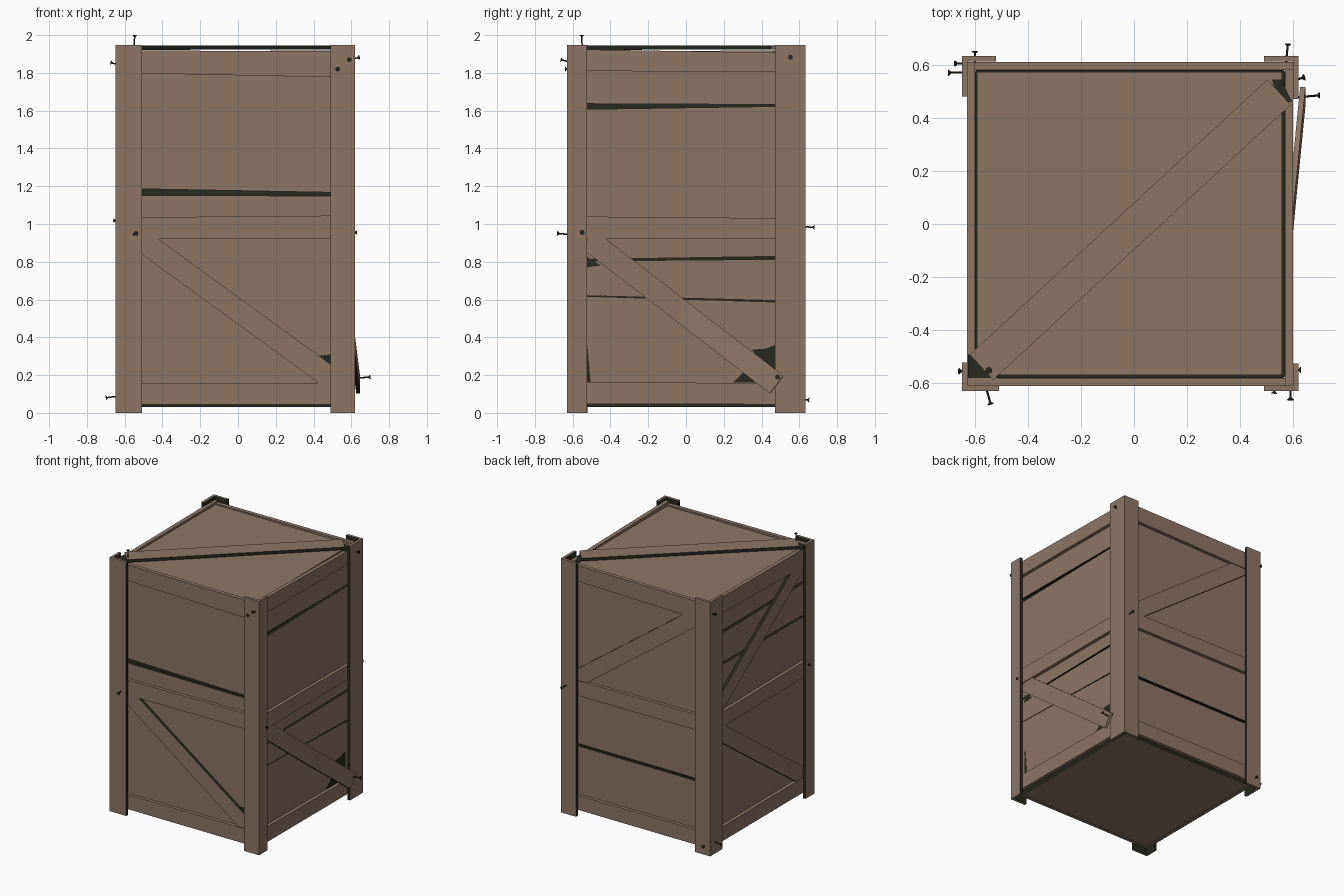
import bpy, bmesh, math
from mathutils import Vector, Matrix

if "Cube" in bpy.data.objects:
    bpy.data.objects.remove(bpy.data.objects["Cube"])


def material(name, rgb):
    m = bpy.data.materials.new(name)
    m.diffuse_color = (*rgb, 1)
    m.use_nodes = True
    m.node_tree.nodes["Principled BSDF"].inputs["Base Color"].default_value = m.diffuse_color
    return m


WOOD = material("weathered wood", (0.265, 0.182, 0.134))
DARK = material("dark gap", (0.022, 0.023, 0.014))

CX, HX, HY = -0.015, 0.615, 0.61     # frame centre and half sizes


def finish(bm, name, mat, mat2=None):
    bmesh.ops.recalc_face_normals(bm, faces=bm.faces[:])
    me = bpy.data.meshes.new(name)
    bm.to_mesh(me)
    bm.free()
    me.materials.append(mat)
    if mat2:
        me.materials.append(mat2)
    ob = bpy.data.objects.new(name, me)
    bpy.context.collection.objects.link(ob)
    return ob


def prism(name, poly, w0, w1, place, mat=WOOD, dark_sides=()):
    """Extrude a 2D outline between two depths; place maps (u, v, w) to the world."""
    bm = bmesh.new()
    a = [bm.verts.new(place(u, v, w0)) for u, v in poly]
    b = [bm.verts.new(place(u, v, w1)) for u, v in poly]
    bm.faces.new(a)
    bm.faces.new(b)
    n = len(poly)
    for i in range(n):
        j = (i + 1) % n
        f = bm.faces.new((a[i], a[j], b[j], b[i]))
        f.material_index = 1 if i in dark_sides else 0
    return finish(bm, name, mat, DARK if dark_sides else None)


def beam(name, p0, p1, width, thick, normal, dark_sides=(0, 2)):
    """Plank centred on the line p0-p1, lying flat against a normal."""
    p0, p1 = Vector(p0), Vector(p1)
    d = (p1 - p0).normalized()
    side = d.cross(Vector(normal)).normalized()
    up = side.cross(d)
    L = (p1 - p0).length
    return prism(name, [(0, -width / 2), (L, -width / 2), (L, width / 2), (0, width / 2)],
                 -thick / 2, thick / 2, lambda u, v, w: p0 + d * u + side * v + up * w, WOOD, dark_sides)


def flat(u, v, w):
    return Vector((u, v, w))


# Side mappings: u runs right along the face, v is height, w is outward from the frame
SIDES = {
    "front": lambda u, v, w: Vector((CX + u, -HY - w, v)),
    "right": lambda u, v, w: Vector((CX + HX + w, u, v)),
    "back": lambda u, v, w: Vector((CX - u, HY + w, v)),
    "left": lambda u, v, w: Vector((CX - HX - w, -u, v)),
}
# Gaps between panel boards: (height at left, height at right, gap at left, gap at right)
GAPS = {
    "front": [(1.17, 1.157, 0.035, 0.018)],
    "right": [(0.62, 0.588, 0.003, 0.008), (0.808, 0.822, 0.008, 0.016), (1.622, 1.628, 0.03, 0.008)],
    "back": [(0.53, 0.53, 0.02, 0.02)],
    "left": [(1.39, 1.38, 0.015, 0.015), (1.63, 1.64, 0.02, 0.015)],
}
# Rails: bottom left, bottom right, top left, top right
RAILS = {
    "front": [(0.045, 0.045, 0.155, 0.16), (0.92, 0.925, 1.035, 1.045), (1.80, 1.775, 1.92, 1.912)],
    "right": [(0.048, 0.045, 0.165, 0.155), (0.92, 0.92, 1.04, 1.03), (1.81, 1.805, 1.925, 1.905)],
}
RAILS["back"] = RAILS["left"] = RAILS["front"]
# Diagonal braces: (u0, v0, w0, u1, v1, w1)
BRACES = {
    "front": [(-0.54, 0.945, -0.015, 0.56, 0.145, -0.015)],
    "right": [(-0.52, 0.92, -0.016, 0.0, 0.52, -0.012), (-0.01, 0.527, -0.012, 0.48, 0.15, 0.036)],
    "back": [(-0.54, 1.03, -0.015, 0.54, 1.82, -0.015)],
    "left": [(-0.54, 1.05, -0.015, 0.54, 1.82, -0.015), (-0.54, 0.93, -0.015, 0.54, 0.16, -0.015)],
}

for side, place in SIDES.items():
    full = HX if side in ("front", "back") else HY
    half = full - 0.035
    # panel boards, dark along their edges
    l0 = r0 = 0.06
    for i, (l, r, gl, gr) in enumerate(GAPS[side] + [(1.85, 1.85, 0, 0)]):
        prism(f"{side}_panel_board_{i}", [(-half, l0), (half, r0), (half, r - gr / 2), (-half, l - gl / 2)],
              -0.05, -0.025, place, WOOD, (0, 2))
        l0, r0 = l + gl / 2, r + gr / 2
    # rails
    for i, (bl, br, tl, tr) in enumerate(RAILS[side]):
        prism(f"{side}_rail_{i}", [(-full, bl), (full, br), (full, tr), (-full, tl)], -0.03, 0, place)
    # diagonal braces; the loose right one is dark only underneath
    normal = place(0, 0, 1) - place(0, 0, 0)
    for i, b in enumerate(BRACES[side]):
        beam(f"{side}_brace_{i}", place(*b[:3]), place(*b[3:]), 0.118, 0.02, normal,
             (2,) if side == "right" else (0, 2))

# dark holes in broken board corners
prism("right_hole_upper", [(0.35, 0.335), (0.42, 0.34), (0.475, 0.36), (0.475, 0.22), (0.42, 0.23)],
      -0.026, -0.022, SIDES["right"], DARK)
prism("right_hole_lower", [(0.25, 0.16), (0.38, 0.16), (0.32, 0.23)], -0.026, -0.022, SIDES["right"], DARK)
prism("right_hole_top", [(-0.53, 0.83), (-0.45, 0.78), (-0.53, 0.77)], -0.026, -0.022, SIDES["right"], DARK)
prism("right_hole_edge", [(-0.53, 0.36), (-0.522, 0.36), (-0.505, 0.16), (-0.53, 0.16)], -0.026, -0.022,
      SIDES["right"], DARK)
prism("front_hole", [(0.43, 0.30), (0.51, 0.31), (0.51, 0.24)], -0.026, -0.022, SIDES["front"], DARK)


def rect(x0, x1, y0, y1):
    return [(x0, y0), (x1, y0), (x1, y1), (x0, y1)]


# dark interior and bottom board
prism("dark_core", rect(CX - 0.57, CX + 0.57, -0.565, 0.565), 0.07, 1.86, flat, DARK)
prism("dark_rim", rect(CX - 0.583, CX + 0.583, -0.578, 0.578), 1.855, 1.87, flat, DARK)
prism("bottom_board", rect(CX - 0.575, CX + 0.575, -0.57, 0.57), 0.032, 0.07, flat, WOOD, (0, 1, 2, 3))

# lid with its broken corners and loose brace
prism("lid", rect(-0.592, 0.558, -0.57, 0.572), 1.872, 1.908, flat)
prism("lid_hole_back", [(0.52, 0.545), (0.555, 0.545), (0.595, 0.46), (0.545, 0.46)], 1.907, 1.913, flat, DARK)
prism("lid_hole_front", [(-0.625, -0.49), (-0.625, -0.58), (-0.51, -0.58)], 1.915, 1.921, flat, DARK)
beam("lid_brace", (-0.575, -0.54, 1.933), (0.547, 0.497, 1.935), 0.13, 0.022, (0, 0, 1))

# L-shaped corner posts, dark on the inside: inner edge x, inner edge y, outer x, outer y
T = 0.021
for name, ix, iy, ox, oy in [("front_left_post", -0.508, -0.522, -0.648, -0.63),
                             ("front_right_post", 0.49, -0.525, 0.62, -0.63),
                             ("back_left_post", -0.52, 0.48, -0.648, 0.633),
                             ("back_right_post", 0.49, 0.472, 0.62, 0.633)]:
    tx, ty = math.copysign(T, ox), math.copysign(T, oy)
    prism(name, [(ox, oy), (ix, oy), (ix, oy - ty), (ox - tx, oy - ty), (ox - tx, iy), (ox, iy)],
          0.0, 1.948, flat, WOOD, (1, 2, 3, 4))


# bent nails: base point and head point
def nail(name, base, head):
    base, head = Vector(base), Vector(head)
    d = head - base
    rot = d.to_track_quat('Z', 'Y').to_matrix().to_4x4()
    bm = bmesh.new()
    for r0, r1, z0, z1 in [(0.004, 0.004, -0.02, d.length), (0.006, 0.013, d.length - 0.008, d.length)]:
        bmesh.ops.create_cone(bm, cap_ends=True, segments=8, radius1=r0, radius2=r1, depth=z1 - z0,
                              matrix=Matrix.Translation(base) @ rot @ Matrix.Translation((0, 0, (z0 + z1) / 2)))
    finish(bm, name, DARK)


NAILS = [
    ((-0.55, -0.55, 1.94), (-0.547, -0.552, 2.0)),
    ((0.53, -0.625, 1.82), (0.528, -0.64, 1.82)),
    ((0.59, -0.625, 1.86), (0.59, -0.663, 1.87)),
    ((-0.555, -0.625, 0.945), (-0.54, -0.68, 0.95)),
    ((-0.64, 0.605, 1.845), (-0.675, 0.605, 1.855)),
    ((-0.64, -0.555, 1.015), (-0.66, -0.555, 1.02)),
    ((-0.64, 0.572, 0.088), (-0.70, 0.57, 0.08)),
    ((0.575, 0.625, 0.985), (0.58, 0.68, 0.983)),
    ((-0.60, 0.625, 0.07), (-0.60, 0.652, 0.068)),
    ((0.615, 0.545, 1.875), (0.642, 0.553, 1.882)),
    ((0.615, -0.55, 0.955), (0.63, -0.55, 0.955)),
    ((0.64, 0.48, 0.185), (0.70, 0.485, 0.19)),
]
for i, (b, h) in enumerate(NAILS):
    nail(f"nail_{i}", b, h)
